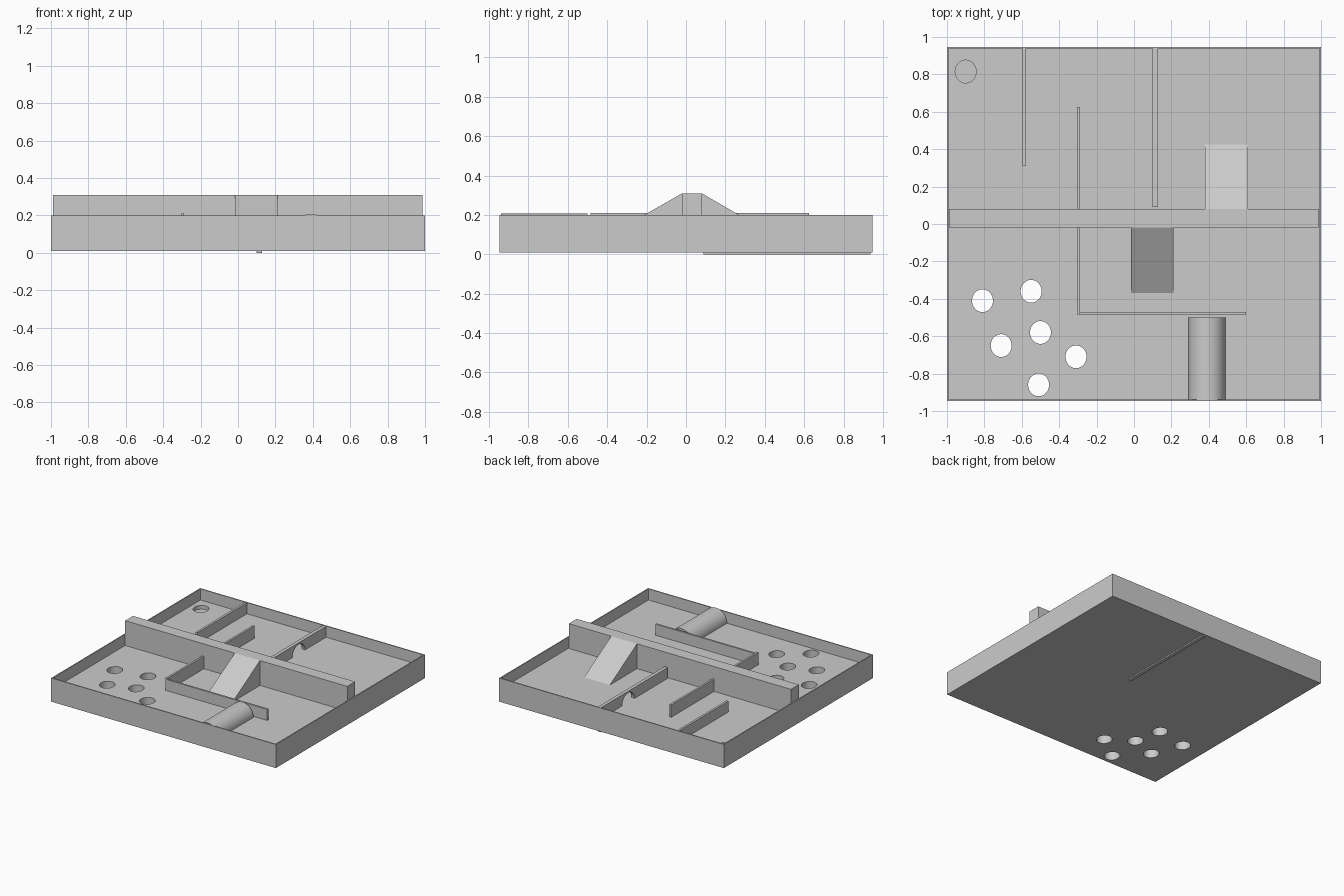
import bpy, bmesh
from math import pi
from mathutils import Matrix, Vector

cube = bpy.data.objects.get("Cube")
if cube:
    bpy.data.objects.remove(cube, do_unlink=True)

# Single matte grey
grey = bpy.data.materials.new("plain grey")
grey.use_nodes = True
color = (0.6, 0.6, 0.6, 1)
grey.diffuse_color = color
bsdf = next(n for n in grey.node_tree.nodes if n.type == 'BSDF_PRINCIPLED')
bsdf.inputs["Base Color"].default_value = color

W, D = 1.0, 0.947            # tray half sizes
BASE, FLOOR, RIM = 0.01, 0.11, 0.2
WALL = 0.009
BEAM_TOP = 0.31


def finish(name, bm):
    bmesh.ops.recalc_face_normals(bm, faces=bm.faces)
    mesh = bpy.data.meshes.new(name)
    bm.to_mesh(mesh)
    bm.free()
    mesh.materials.append(grey)
    obj = bpy.data.objects.new(name, mesh)
    bpy.context.collection.objects.link(obj)
    return obj


def box(name, x, y, z):
    bm = bmesh.new()
    lo, hi = Vector((x[0], y[0], z[0])), Vector((x[1], y[1], z[1]))
    bmesh.ops.create_cube(bm, size=1, matrix=Matrix.Translation((lo + hi) / 2)
                          @ Matrix.Diagonal((*(hi - lo), 1)))
    return finish(name, bm)


def rod(name, center, scale, axis='Z'):
    """Cylinder with radii and length given by scale, along an axis."""
    turn = {'Z': Matrix(), 'X': Matrix.Rotation(pi / 2, 4, 'Y'),
            'Y': Matrix.Rotation(pi / 2, 4, 'X')}[axis]
    bm = bmesh.new()
    bmesh.ops.create_cone(bm, cap_ends=True, segments=48, radius1=1, radius2=1,
                          depth=1, matrix=Matrix.Translation(center) @ turn
                          @ Matrix.Diagonal((*scale, 1)))
    return finish(name, bm)


def cut(obj, cutter):
    """Subtract the cutter, then discard it."""
    cutter.hide_render = True
    mod = obj.modifiers.new("cut", 'BOOLEAN')
    mod.operation, mod.solver, mod.object = 'DIFFERENCE', 'EXACT', cutter
    select(obj)
    bpy.ops.object.modifier_apply(modifier=mod.name)
    bpy.data.objects.remove(cutter, do_unlink=True)


def select(obj):
    bpy.ops.object.select_all(action='DESELECT')
    obj.select_set(True)
    bpy.context.view_layer.objects.active = obj


def ramp(name, x, y_foot, y_top):
    bm = bmesh.new()
    profile = [(y_foot, FLOOR), (y_top, FLOOR), (y_top, BEAM_TOP)]
    face = bm.faces.new([bm.verts.new((x[0], y, z)) for y, z in profile])
    out = bmesh.ops.extrude_face_region(bm, geom=[face])
    bmesh.ops.translate(bm, vec=(x[1] - x[0], 0, 0),
                        verts=[v for v in out["geom"] if isinstance(v, bmesh.types.BMVert)])
    return finish(name, bm)


# Tray with thin walls and a thick floor
tray = box("tray", (-W, W), (-D, D), (BASE, RIM))
cut(tray, box("tray_cavity", (-W + WALL, W - WALL), (-D + WALL, D - WALL), (FLOOR, 0.5)))

# Holes through the floor, and one shallow cup
for x, y in [(-0.81, -0.41), (-0.55, -0.36), (-0.5, -0.58),
             (-0.71, -0.65), (-0.31, -0.71), (-0.51, -0.86)]:
    cut(tray, rod("hole_cutter", (x, y, 0.1), (0.056, 0.061, 0.4)))
cut(tray, rod("cup_cutter", (-0.9, 0.815, 0.13), (0.056, 0.061, 0.1)))

# Central beam and its two ramps
box("central_beam", (-0.99, 0.987), (-0.02, 0.08), (FLOOR, BEAM_TOP))
ramp("front_ramp", (-0.015, 0.21), -0.37, -0.02)
ramp("back_ramp", (0.38, 0.61), 0.425, 0.08)

# Thin partitions
box("right_back_partition", (-0.595, -0.577), (0.31, D - WALL), (FLOOR, 0.198))
box("long_partition", (-0.306, -0.29), (-0.485, 0.625), (FLOOR, 0.21))
box("cross_partition", (-0.29, 0.6), (-0.485, -0.47), (FLOOR, 0.199))

# Partition with an arched opening, reaching under the tray
arched = box("arched_partition", (0.1, 0.128), (0.09, D - WALL), (0, 0.198))
opening = rod("arch_cutter", (0.115, 0.59, FLOOR), (0.075, 0.08, 0.2), 'X')
cut(opening, box("arch_base_cutter", (-0.2, 0.4), (0.4, 0.8), (-0.1, FLOOR)))
cut(arched, opening)

# Lying roller
roller = rod("roller", (0.39, -0.72, 0.111), (0.098, 0.097, 0.44), 'Y')
select(roller)
bpy.ops.object.shade_smooth_by_angle()
